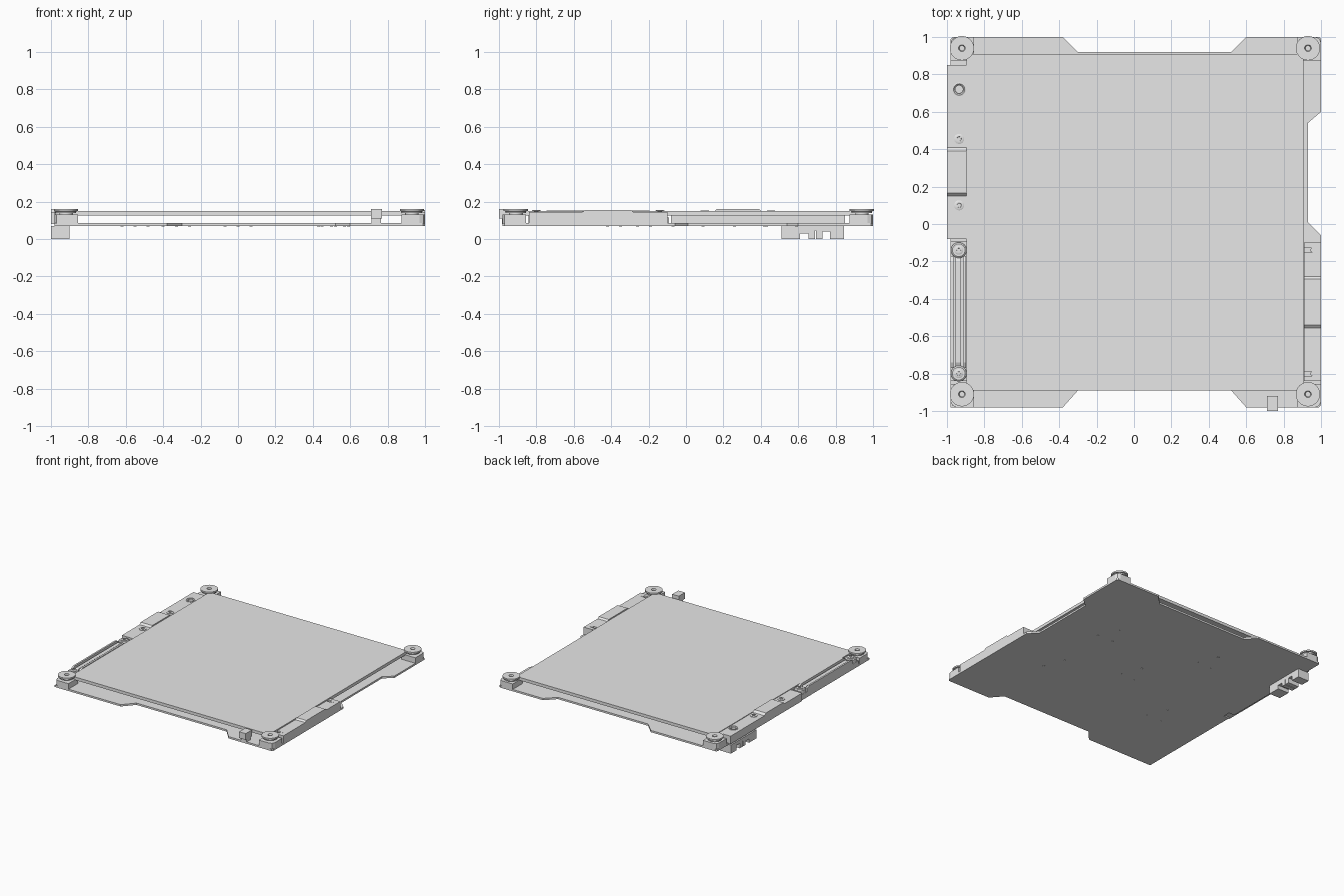
import bpy, bmesh, math
from mathutils import Vector

cube = bpy.data.objects.get("Cube")
if cube:
    bpy.data.objects.remove(cube, do_unlink=True)

gray = bpy.data.materials.new("plain gray")
gray.use_nodes = True
gray.diffuse_color = (0.8, 0.8, 0.8, 1)
gray.node_tree.nodes["Principled BSDF"].inputs["Base Color"].default_value = (0.8, 0.8, 0.8, 1)


def finish(name, bm, smooth=False):
    bmesh.ops.recalc_face_normals(bm, faces=bm.faces)
    mesh = bpy.data.meshes.new(name)
    bm.to_mesh(mesh)
    bm.free()
    mesh.materials.append(gray)
    obj = bpy.data.objects.new(name, mesh)
    bpy.context.collection.objects.link(obj)
    if smooth:
        bpy.ops.object.select_all(action='DESELECT')
        obj.select_set(True)
        bpy.context.view_layer.objects.active = obj
        bpy.ops.object.shade_smooth_by_angle(angle=math.radians(35))
    return obj


def prism(name, points, lo, hi, axis="z"):
    """Extrude a flat outline along z (points are x, y) or x (points are y, z)."""
    bm = bmesh.new()
    place = (lambda p: (p[0], p[1], lo)) if axis == "z" else (lambda p: (lo, p[0], p[1]))
    face = bm.faces.new([bm.verts.new(place(p)) for p in points])
    out = bmesh.ops.extrude_face_region(bm, geom=[face])
    move = Vector((0, 0, hi - lo)) if axis == "z" else Vector((hi - lo, 0, 0))
    bmesh.ops.translate(bm, vec=move, verts=[v for v in out["geom"] if isinstance(v, bmesh.types.BMVert)])
    return finish(name, bm)


def box(name, x0, x1, y0, y1, z0, z1):
    return prism(name, [(x0, y0), (x1, y0), (x1, y1), (x0, y1)], z0, z1)


def lathe(name, profile, x, y, steps=32):
    """Spin a list of (radius, z) points about a vertical line."""
    bm = bmesh.new()
    verts = [bm.verts.new((x + r, y, z)) for r, z in profile]
    edges = [bm.edges.new(pair) for pair in zip(verts, verts[1:])]
    bmesh.ops.spin(bm, geom=verts + edges, cent=(x, y, 0), axis=(0, 0, 1),
                   angle=math.tau, steps=steps, use_duplicate=False)
    bmesh.ops.remove_doubles(bm, verts=bm.verts, dist=1e-5)
    return finish(name, bm, True)


def screw(name, x, y, z, r):
    """Low round head with a socket in it."""
    lathe(name, [(0, z - .02), (r, z - .02), (r, z + .003), (r * .75, z + .006),
                 (r * .45, z + .006), (r * .4, z - .008), (0, z - .008)], x, y, 24)


def cut(obj, cutter):
    mod = obj.modifiers.new("cut", 'BOOLEAN')
    mod.operation = 'DIFFERENCE'
    mod.solver = 'EXACT'
    mod.object = cutter
    cutter.hide_render = True
    cutter.hide_viewport = True


# Base plate with shallow notches on three sides and a small slot on the fourth
base = prism("base_plate", [
    (-.98, -.98), (-.38, -.98), (-.30, -.89), (.52, -.89), (.60, -.98), (.99, -.98),
    (1, -.97), (1, -.06), (.93, .01), (.93, .54), (1, .60), (1, .99), (.99, 1),
    (.60, 1), (.52, .92), (-.30, .92), (-.38, 1), (-.97, 1), (-.98, .99),
    (-.98, 0), (-.93, 0), (-.93, -.06), (-.98, -.06)], .07, .085)

# Heated top plate
box("top_plate", -.895, .905, -.89, .91, .125, .15)

# Corner mounts: rounded block, neck and wide clamp disc with a screw socket
for sx, cx in ((-1, -.92), (1, .93)):
    for sy, cy in ((-1, -.91), (1, .94)):
        ex = -.98 if sx < 0 else 1
        ey = -.98 if sy < 0 else 1
        ix, iy = ex - sx * .125, ey - sy * .125
        prism("corner_block", [(ix, iy), (ex, iy), (ex, ey - sy * .03), (ex - sx * .009, ey - sy * .009),
                               (ex - sx * .03, ey), (ix, ey)], .08, .13)
        lathe("corner_disc", [(0, .125), (.035, .125), (.035, .138), (.055, .138), (.055, .148),
                              (.065, .150), (.065, .162), (.018, .162), (.014, .15), (.006, .15),
                              (.006, .145), (0, .145)], cx, cy, 40)

# Cable cover strip along the right-hand edge
strip = prism("cable_cover", [(-.08, .08), (.85, .08), (.85, .145), (.41, .145), (.39, .16),
                              (.165, .16), (.15, .145), (-.08, .145)], -1, -.895, "x")
hole = lathe("hole_cutter", [(0, -.1), (.02, -.1), (.02, .3), (0, .3)], -.935, .72)
for part in (strip, base):
    cut(part, hole)
lathe("hole_collar", [(.02, .14), (.036, .14), (.036, .148), (.03, .15), (.02, .142), (.02, .14)], -.935, .72)
for y in (.455, .10):
    screw("cover_screw", -.935, y, .146, .027)

# Hanging bracket below the cover strip
prism("hanging_bracket", [
    (.51, .07), (.51, 0), (.61, 0), (.61, .03), (.655, .03), (.655, 0), (.69, 0), (.69, .045),
    (.695, .045), (.695, 0), (.73, 0), (.73, .04), (.77, .04), (.77, 0), (.845, 0), (.845, .07)],
    -1, -.9, "x")

# Slotted rail: floor, two walls and a middle ridge
box("rail_floor", -.98, -.895, -.84, -.09, .08, .115)
for name, x0, x1, top in (("rail_outer_wall", -.98, -.966, .15), ("rail_ridge", -.955, -.925, .14),
                          ("rail_inner_wall", -.912, -.897, .15)):
    prism(name, [(-.77, .11), (-.17, .11), (-.17, top - .01), (-.20, top + .004),
                 (-.74, top + .004), (-.77, top - .01)], x0, x1, "x")
for y in (-.80, -.14):
    lathe("rail_end_boss", [(0, .085), (.042, .085), (.042, .142), (.034, .148), (0, .148)], -.937, y)
    screw("rail_end_screw", -.937, y, .149, .024)

# Clamp strip on the left-hand edge, open slots at both ends
clamp = prism("clamp_strip", [(-.84, .08), (-.10, .08), (-.10, .144), (-.28, .144), (-.295, .156),
                              (-.54, .156), (-.555, .144), (-.84, .144)], .91, 1, "x")
for y in (-.80, -.14):
    cut(clamp, box("slot_cutter", .90, .955, y - .012, y + .012, .11, .2))
    lathe("slot_end", [(0, .11), (.012, .11), (.012, .146), (0, .146)], .955, y, 20)

# Front stop clip
box("clip_stem", .715, .765, -.985, -.93, .08, .115)
box("clip_head", .71, .77, -1, -.92, .11, .162)

# Small fasteners on the underside
for cx, cy in ((.5, .33), (.52, -.28), (-.33, .5), (-.55, -.35), (0, 0)):
    for dx, dy in ((-.07, -.07), (.07, -.07), (0, .09)):
        lathe("underside_fastener", [(0, .072), (.008, .072), (.008, .068), (0, .068)], cx + dx, cy + dy, 12)
